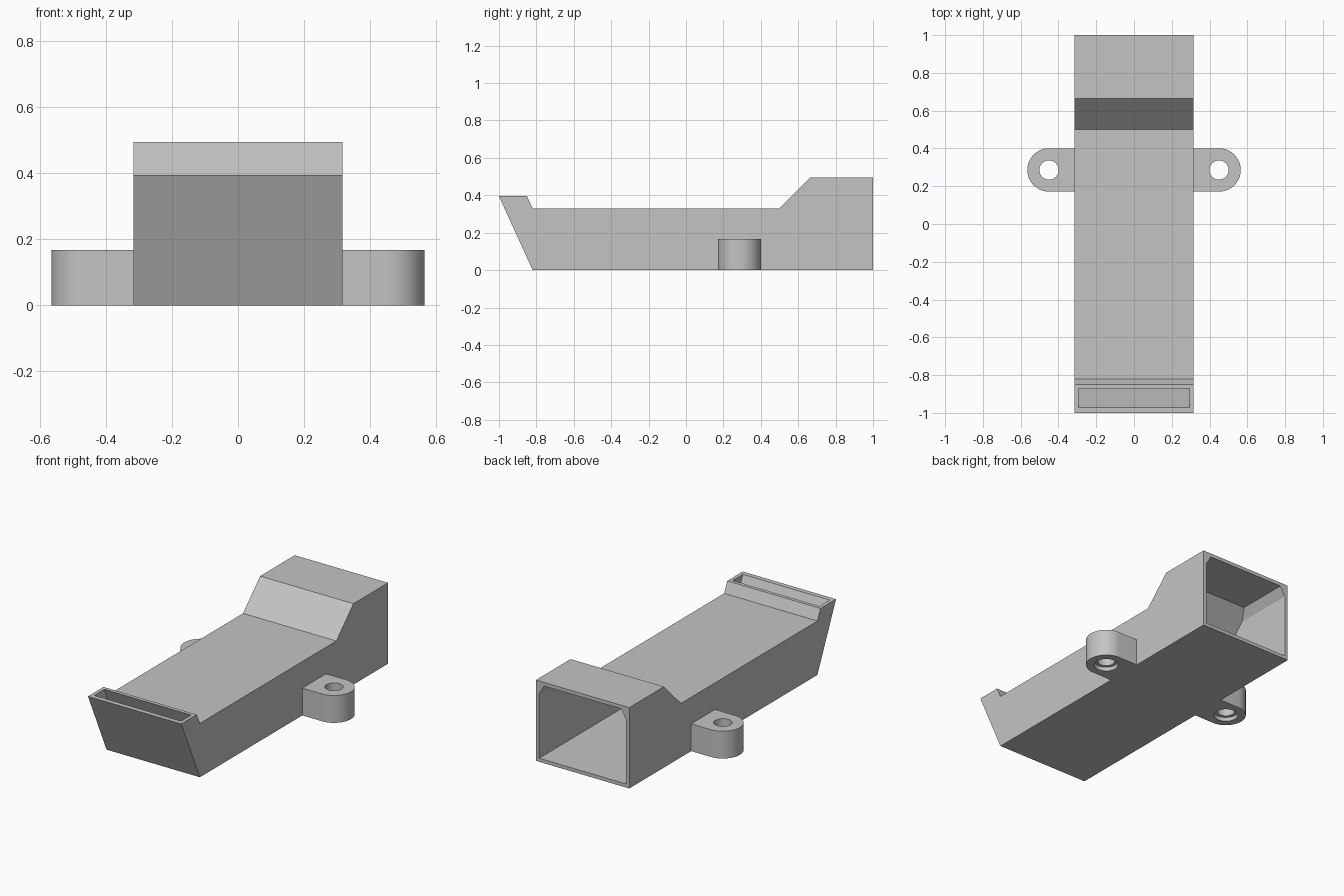
import bpy, bmesh, math
from mathutils import Vector

if "Cube" in bpy.data.objects:
    bpy.data.objects.remove(bpy.data.objects["Cube"], do_unlink=True)

grey = bpy.data.materials.new("plain grey")
grey.use_nodes = True
grey.diffuse_color = (0.55, 0.55, 0.55, 1)
grey.node_tree.nodes["Principled BSDF"].inputs["Base Color"].default_value = (0.55, 0.55, 0.55, 1)


def prism(name, points, offset, corner_cut=None):
    """Extrude a planar outline by offset, optionally trimming both upper corners."""
    bm = bmesh.new()
    face = bm.faces.new([bm.verts.new(p) for p in points])
    ext = bmesh.ops.extrude_face_region(bm, geom=[face])
    bmesh.ops.translate(bm, vec=offset, verts=[v for v in ext["geom"] if isinstance(v, bmesh.types.BMVert)])
    bmesh.ops.recalc_face_normals(bm, faces=bm.faces)
    if corner_cut:
        x, z, dx, dz = corner_cut
        for s in (-1, 1):
            bmesh.ops.bisect_plane(bm, geom=bm.verts[:] + bm.edges[:] + bm.faces[:],
                                   plane_co=(s * x, 0, z - dz), plane_no=(s * dz, 0, dx), clear_outer=True)
            bmesh.ops.holes_fill(bm, edges=[e for e in bm.edges if e.is_boundary], sides=0)
        bmesh.ops.recalc_face_normals(bm, faces=bm.faces)
    mesh = bpy.data.meshes.new(name)
    bm.to_mesh(mesh)
    bm.free()
    mesh.materials.append(grey)
    obj = bpy.data.objects.new(name, mesh)
    bpy.context.collection.objects.link(obj)
    return obj


def select(obj):
    bpy.ops.object.select_all(action='DESELECT')
    obj.select_set(True)
    bpy.context.view_layer.objects.active = obj


def cut(obj, cutter):
    cutter.hide_render = True
    mod = obj.modifiers.new("cut", 'BOOLEAN')
    mod.operation, mod.solver, mod.object = 'DIFFERENCE', 'EXACT', cutter
    select(obj)
    bpy.ops.object.modifier_apply(modifier=mod.name)
    bpy.data.objects.remove(cutter, do_unlink=True)


def side_profile(name, half, outline, **kw):
    return prism(name, [(-half, y, z) for y, z in outline], Vector((2 * half, 0, 0)), **kw)


def disc(x, y, z, r, n=48):
    return [(x + r * math.cos(2 * math.pi * i / n), y + r * math.sin(2 * math.pi * i / n), z) for i in range(n)]


# Duct: outer shell with a continuous passage from rear mouth to top slot
W = 0.316
duct = side_profile("duct_body", W, [(-0.82, 0), (1, 0), (1, 0.495), (0.665, 0.495), (0.5, 0.33),
                                     (-0.82, 0.33), (-0.85, 0.395), (-1, 0.395)])
passage = side_profile("passage_cutter", W - 0.022,
                       [(-0.8, 0.022), (1.05, 0.022), (1.05, 0.473), (0.675, 0.473), (0.509, 0.308),
                        (-0.835, 0.308), (-0.872, 0.395), (-0.893, 0.445), (-0.993, 0.445)],
                       corner_cut=(W - 0.022, 0.473, 0.033, 0.057))
cut(duct, passage)

# Mounting ears with a through hole and a shallow counterbore underneath
CX, CY, R, H = 0.45, 0.286, 0.115, 0.167
for side, s in (("left", 1), ("right", -1)):
    arc = [(s * (CX + R * math.cos(a)), CY + R * math.sin(a), 0)
           for a in (math.pi * (i / 24 - 0.5) for i in range(25))]
    root = s * (W - 0.005)
    ear = prism(side + "_mounting_ear", [(root, CY - R, 0)] + arc + [(root, CY + R, 0)], Vector((0, 0, H)))
    cut(ear, prism("hole_cutter", disc(s * CX, CY, -0.1, 0.051), Vector((0, 0, 0.4))))
    cut(ear, prism("counterbore_cutter", disc(s * CX, CY, -0.1, 0.069), Vector((0, 0, 0.125))))
    select(ear)
    bpy.ops.object.shade_smooth_by_angle(angle=math.radians(30))
